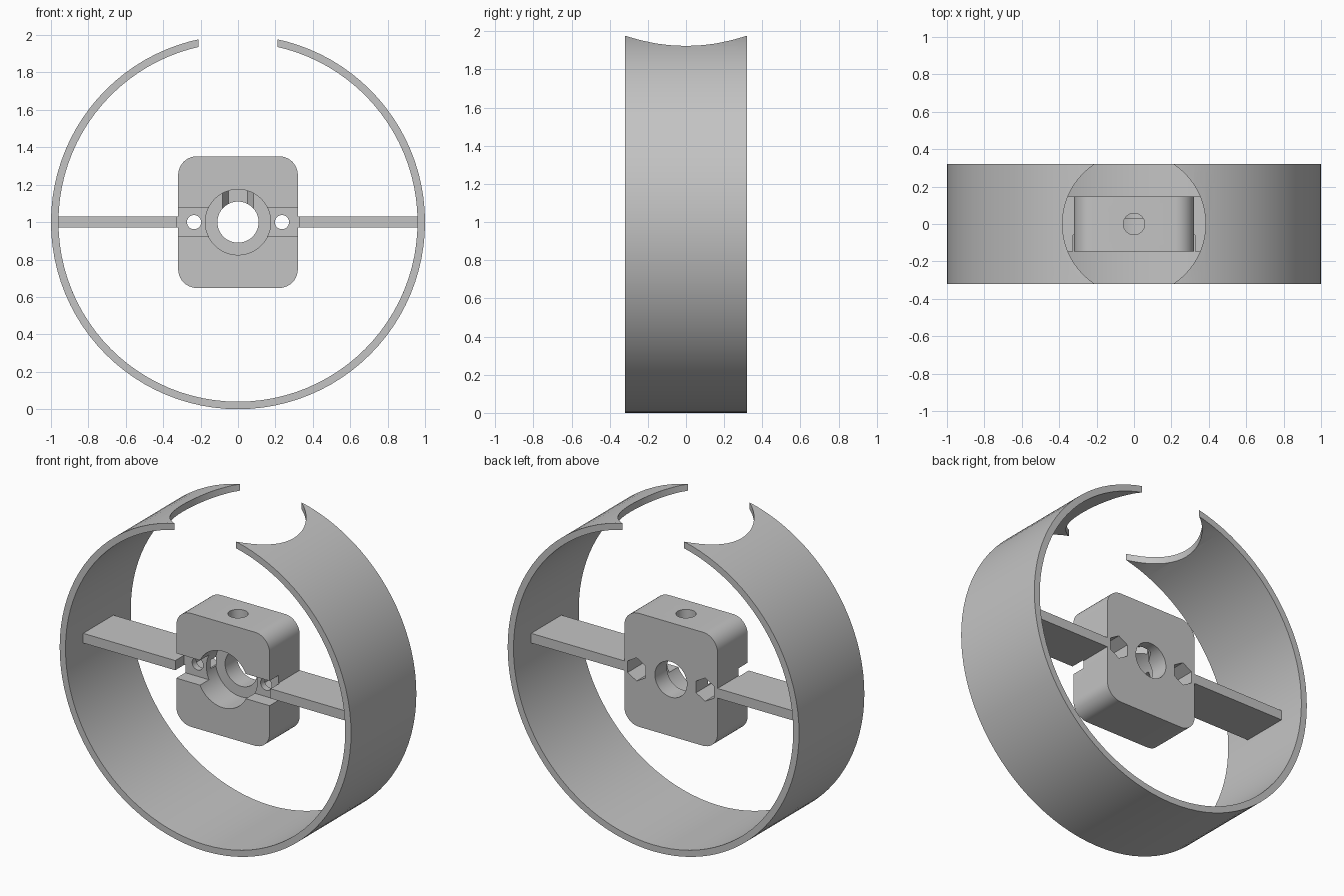
import bpy
import math
from mathutils import Vector

cube = bpy.data.objects.get("Cube")
if cube:
    bpy.data.objects.remove(cube, do_unlink=True)

grey = bpy.data.materials.new("light_grey")
grey.use_nodes = True
colour = (0.55, 0.55, 0.55, 1)
grey.diffuse_color = colour
grey.node_tree.nodes["Principled BSDF"].inputs["Base Color"].default_value = colour

CENTRE = 1.0       # height of the ring axis
HALF = 0.148       # half depth of the hub and spokes
FRONT_TO_BACK = Vector((0, 1, 0))


def box(name, low, high):
    low, high = Vector(low), Vector(high)
    bpy.ops.mesh.primitive_cube_add(size=1, location=(low + high) / 2)
    ob = bpy.context.object
    ob.name = name
    ob.scale = high - low
    bpy.ops.object.transform_apply(location=False, rotation=False, scale=True)
    ob.data.materials.append(grey)
    return ob


def rod(name, start, end, radius, sides=48, turn=0.0):
    """Cylinder or prism between two points."""
    start, end = Vector(start), Vector(end)
    axis = end - start
    bpy.ops.mesh.primitive_cylinder_add(vertices=sides, radius=radius, depth=axis.length)
    ob = bpy.context.object
    ob.name = name
    ob.rotation_euler = (math.pi / 2, turn, 0) if abs(axis.y) > 0 else (0, 0, turn)
    ob.location = (start + end) / 2
    bpy.ops.object.transform_apply(location=True, rotation=True, scale=True)
    ob.data.materials.append(grey)
    return ob


def cut(target, cutters):
    bpy.context.view_layer.objects.active = target
    for cutter in cutters:
        mod = target.modifiers.new("cut", 'BOOLEAN')
        mod.operation = 'DIFFERENCE'
        mod.solver = 'EXACT'
        mod.object = cutter
        bpy.ops.object.modifier_apply(modifier=mod.name)


def discard(objects):
    for ob in objects:
        bpy.data.objects.remove(ob, do_unlink=True)


def smooth(ob):
    bpy.ops.object.select_all(action='DESELECT')
    ob.select_set(True)
    bpy.context.view_layer.objects.active = ob
    bpy.ops.object.shade_smooth_by_angle(angle=math.radians(25))


# Outer ring with a round opening at the top
ring = rod("outer_ring", (0, -0.32, CENTRE), (0, 0.32, CENTRE), 1.0, 96)
ring_tools = [
    rod("ring_bore", (0, -0.5, CENTRE), (0, 0.5, CENTRE), 0.96, 96),
    rod("top_opening", (0, 0, 1.5), (0, 0, 2.2), 0.383, 64),
]
cut(ring, ring_tools)
discard(ring_tools)
smooth(ring)

# Hub block with rounded vertical-profile corners
hub = box("hub_block", (-0.32, -HALF, CENTRE - 0.352), (0.32, HALF, CENTRE + 0.352))
weights = hub.data.attributes.new("bevel_weight_edge", 'FLOAT', 'EDGE')
for edge in hub.data.edges:
    a, b = (hub.data.vertices[i].co for i in edge.vertices)
    weights.data[edge.index].value = float(abs((b - a).normalized().dot(FRONT_TO_BACK)) > 0.9)
bevel = hub.modifiers.new("round_corners", 'BEVEL')
bevel.limit_method = 'WEIGHT'
bevel.width = 0.1
bevel.segments = 10
bpy.context.view_layer.objects.active = hub
bpy.ops.object.modifier_apply(modifier=bevel.name)

# Front groove, which also trims the spoke ends
groove = box("groove", (-0.327, -0.4, CENTRE - 0.077), (0.327, -0.06, CENTRE + 0.077))

# Bore, recess, set-screw hole with its nut pocket, and side screw holes
hub_tools = [
    rod("bore", (0, -0.4, CENTRE), (0, 0.4, CENTRE), 0.11, 64),
    rod("recess", (0, -0.4, CENTRE), (0, 0.03, CENTRE), 0.175, 64),
    rod("set_screw_hole", (0, 0, CENTRE), (0, 0, 1.6), 0.057, 32),
    rod("nut_pocket", (0, 0, CENTRE), (0, 0, 1.2), 0.1, 6, math.pi / 6),
]
for side in (-1, 1):
    x = side * 0.235
    hub_tools += [
        rod("screw_hole", (x, -0.4, CENTRE), (x, 0.4, CENTRE), 0.038, 32),
        rod("hex_pocket", (x, -0.02, CENTRE), (x, 0.4, CENTRE), 0.072, 6),
    ]
cut(hub, [groove] + hub_tools)
discard(hub_tools)
smooth(hub)

# Flat spokes from the hub to the ring
for side, label in ((1, "left"), (-1, "right")):
    inner, outer = side * 0.31, side * 0.97
    spoke = box(label + "_spoke", (min(inner, outer), -HALF, CENTRE - 0.03),
                (max(inner, outer), HALF, CENTRE + 0.03))
    cut(spoke, [groove])
discard([groove])
